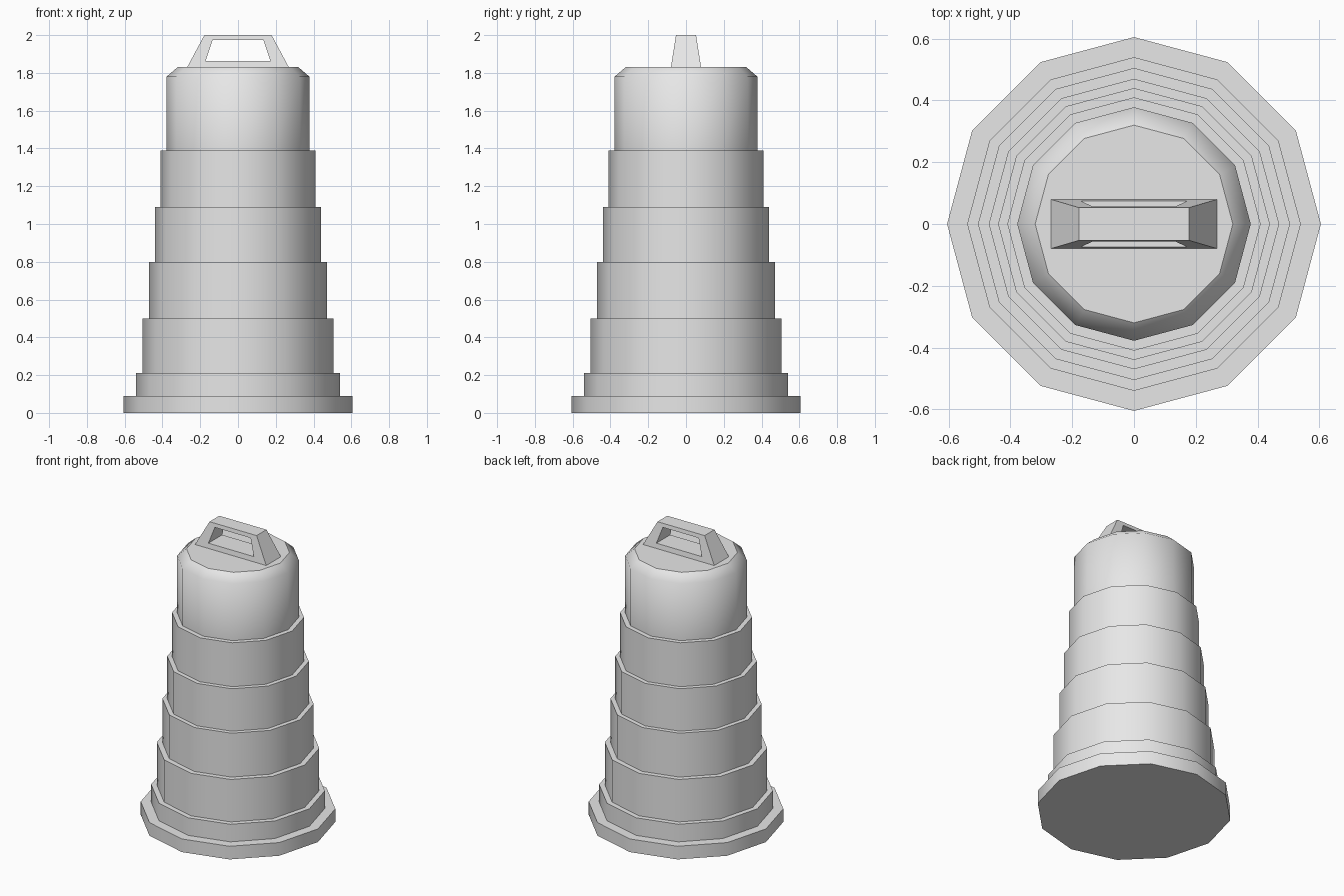
import bpy, bmesh, math

if "Cube" in bpy.data.objects:
    bpy.data.objects.remove(bpy.data.objects["Cube"])

grey = bpy.data.materials.new("plain_grey")
grey.diffuse_color = (0.8, 0.8, 0.8, 1)
grey.use_nodes = True
grey.node_tree.nodes["Principled BSDF"].inputs["Base Color"].default_value = grey.diffuse_color


def finish(bm, name, smooth_sides):
    bmesh.ops.recalc_face_normals(bm, faces=bm.faces)
    for f in bm.faces:
        # flat ledges and caps, smooth walls
        f.smooth = smooth_sides and abs(f.normal.z) < 0.95
    mesh = bpy.data.meshes.new(name)
    bm.to_mesh(mesh)
    bm.free()
    mesh.materials.append(grey)
    obj = bpy.data.objects.new(name, mesh)
    bpy.context.collection.objects.link(obj)


# stepped barrel body: (radius, height) profile turned with 12 sides
tiers = [(0.605, 0.09), (0.54, 0.21), (0.505, 0.50), (0.47, 0.80),
         (0.44, 1.09), (0.41, 1.39), (0.378, 1.78)]
profile, z = [], 0.0
for r, top in tiers:
    profile += [(r, z), (r, top)]
    z = top
profile.append((0.32, 1.83))

N = 12
bm = bmesh.new()
rings = [[bm.verts.new((r * math.cos(2 * math.pi * i / N),
                        r * math.sin(2 * math.pi * i / N), h))
          for i in range(N)] for r, h in profile]
for a, b in zip(rings, rings[1:]):
    for i in range(N):
        j = (i + 1) % N
        bm.faces.new((a[i], a[j], b[j], b[i]))
bm.faces.new(rings[0][::-1])
bm.faces.new(rings[-1])
finish(bm, "barrel_body", True)

# tapered carrying handle with a through opening
outer = [(-0.27, 1.828), (0.27, 1.828), (0.178, 2.0), (-0.178, 2.0)]
inner = [(-0.172, 1.863), (0.172, 1.863), (0.135, 1.974), (-0.135, 1.974)]


def depth(h):
    return 0.08 - (h - 1.828) / 0.172 * 0.027


bm = bmesh.new()
loops = {(k, s): [bm.verts.new((x, s * depth(h), h)) for x, h in pts]
         for k, pts in (("outer", outer), ("inner", inner)) for s in (-1, 1)}
order = [loops["outer", -1], loops["outer", 1],
         loops["inner", 1], loops["inner", -1]]
for k in range(4):
    a, b = order[k], order[(k + 1) % 4]
    for i in range(4):
        j = (i + 1) % 4
        bm.faces.new((a[i], a[j], b[j], b[i]))
finish(bm, "top_handle", False)
